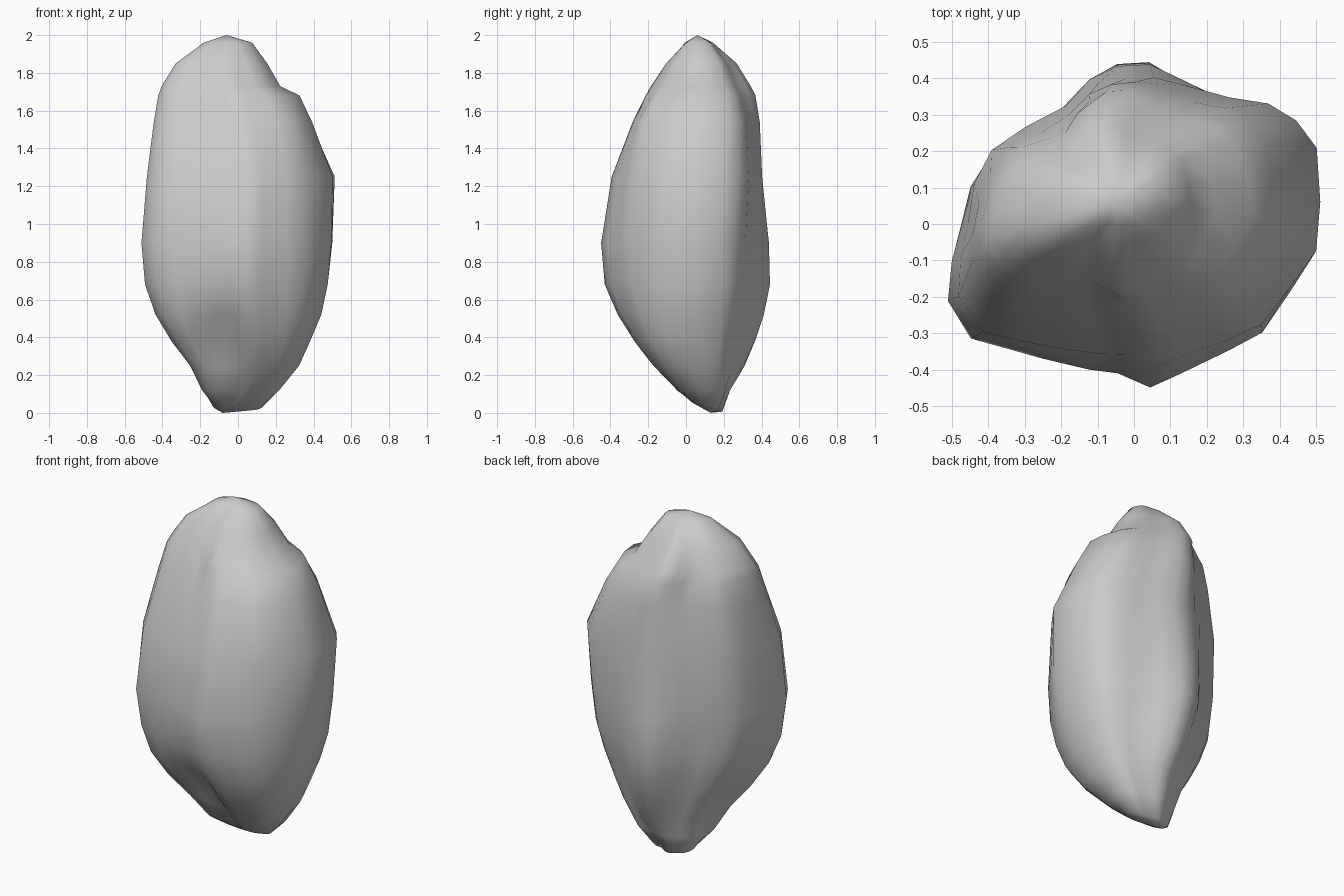
import bpy, bmesh, math
from mathutils import Vector

if "Cube" in bpy.data.objects:
    bpy.data.objects.remove(bpy.data.objects["Cube"])

# Plan outline of the rock, counter-clockwise from the right
OUTLINE = [(.51, -.08), (.515, .06), (.5, .21), (.44, .285), (.36, .33), (.26, .355),
           (.15, .405), (.05, .45), (-.04, .445), (-.12, .41), (-.2, .33), (-.3, .26),
           (-.4, .2), (-.455, .11), (-.48, 0), (-.505, -.1), (-.515, -.21), (-.45, -.315),
           (-.34, -.345), (-.25, -.37), (-.12, -.4), (-.04, -.41), (.05, -.45), (.13, -.415),
           (.27, -.35), (.365, -.3), (.44, -.19)]

# Height, then extent in eight directions (right, right-back, back, ... right-front)
LEVELS = [
    (.03, .13, .16, .19, .18, .14, .02, -.04, .03),
    (.12, .22, .26, .23, .22, .18, .15, .04, .13),
    (.25, .315, .32, .31, .27, .22, .27, .17, .28),
    (.38, .37, .37, .37, .31, .32, .38, .275, .37),
    (.52, .435, .41, .42, .35, .41, .47, .36, .42),
    (.68, .475, .46, .45, .38, .49, .51, .43, .45),
    (.90, .50, .49, .44, .41, .51, .54, .45, .46),
    (1.25, .51, .52, .395, .43, .49, .50, .39, .44),
    (1.54, .385, .42, .387, .375, .455, .405, .27, .37),
    (1.68, .325, .33, .37, .34, .425, .365, .205, .27),
    (1.73, .22, .275, .345, .32, .40, .34, .18, .19),
    (1.85, .155, .20, .27, .27, .32, .27, .10, .11),
    (1.96, .08, .11, .14, .17, .19, .11, .0, .01)]

DIRS = [Vector((math.cos(i * math.pi / 4), math.sin(i * math.pi / 4))) for i in range(8)]
PTS = [Vector(p) for p in OUTLINE]
SPAN = [max(p.dot(d) for p in PTS) for d in DIRS]


def ring(level):
    """Outline scaled to reach the eight given extents at one height."""
    z, ext = level[0], level[1:]
    c = Vector(((ext[0] - ext[4]) / 2, (ext[2] - ext[6]) / 2))
    scale = [(e - c.dot(d)) / s for e, d, s in zip(ext, DIRS, SPAN)]
    out = []
    for p in PTS:
        a = (math.atan2(p.y, p.x) / (math.pi / 4)) % 8
        i, t = int(a) % 8, a % 1
        q = c + p * (scale[i] * (1 - t) + scale[(i + 1) % 8] * t)
        # hollow low on the front left
        if q.y < c.y:
            q.y += .09 * math.exp(-((q.x + .11) / .11) ** 2 - ((z - .36) / .13) ** 2)
        # foot slopes down towards the back
        lift = .3 * (c.y - q.y) if z < .1 else 0
        out.append(Vector((q.x, q.y, z + lift)))
    return out


# Rock body: stacked rings closed by a fan at each end
bm = bmesh.new()
rings = [[bm.verts.new(p) for p in ring(l)] for l in LEVELS]
n = len(PTS)
for lo, hi in zip(rings, rings[1:]):
    for i in range(n):
        j = (i + 1) % n
        bm.faces.new((lo[i], lo[j], hi[j], hi[i]))
bottom = bm.verts.new((-.08, .13, 0))
top = bm.verts.new((-.06, .06, 2))
for i in range(n):
    j = (i + 1) % n
    bm.faces.new((bottom, rings[0][j], rings[0][i]))
    bm.faces.new((top, rings[-1][i], rings[-1][j]))
bmesh.ops.recalc_face_normals(bm, faces=bm.faces)
for f in bm.faces:
    f.smooth = True
mesh = bpy.data.meshes.new("rock")
bm.to_mesh(mesh)
bm.free()
rock = bpy.data.objects.new("rock", mesh)
bpy.context.collection.objects.link(rock)
